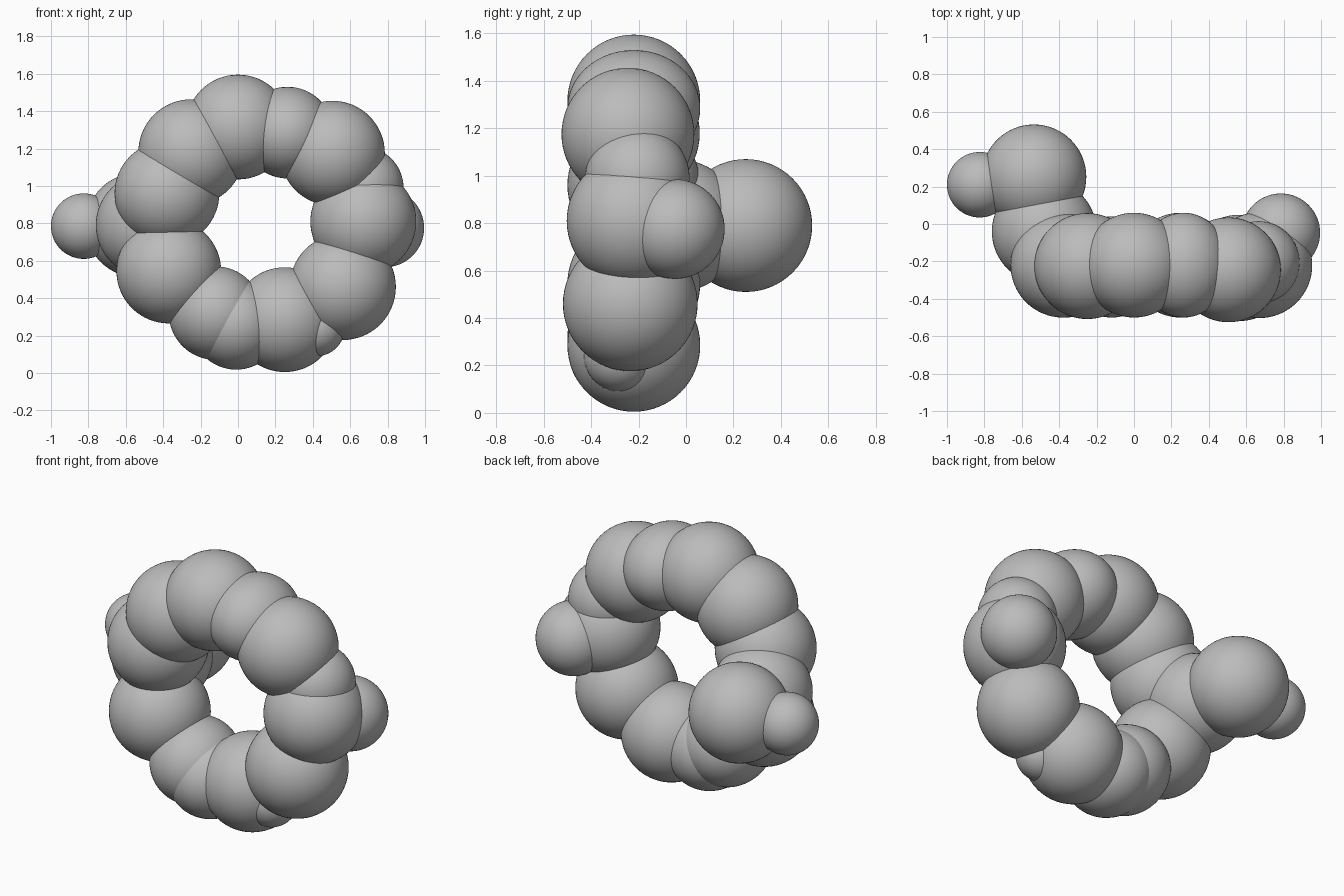
import bpy

if "Cube" in bpy.data.objects:
    bpy.data.objects.remove(bpy.data.objects["Cube"])

# One plain grey for the whole ring
grey = bpy.data.materials.new("plain_grey")
grey.diffuse_color = (0.5, 0.5, 0.5, 1)
grey.use_nodes = True
grey.node_tree.nodes["Principled BSDF"].inputs["Base Color"].default_value = grey.diffuse_color


def bead(name, centre, radius, depth=None):
    """Smooth bead; depth is its half size along y when it is not round."""
    bpy.ops.mesh.primitive_uv_sphere_add(segments=64, ring_count=32, location=centre)
    ob = bpy.context.object
    ob.name = name
    ob.scale = (radius, depth or radius, radius)
    bpy.ops.object.transform_apply(location=False, rotation=False, scale=True)
    bpy.ops.object.shade_smooth()
    ob.data.materials.append(grey)


# Ring of large beads, clockwise from the top
ring = [
    ((0.00, -0.22, 1.315), 0.28, None),
    ((0.265, -0.22, 1.285), 0.245, 0.28),
    ((0.505, -0.245, 1.175), 0.28, None),
    ((0.665, -0.205, 0.99), 0.22, None),
    ((0.67, -0.22, 0.81), 0.283, None),
    ((0.56, -0.235, 0.46), 0.284, None),
    ((0.25, -0.22, 0.285), 0.28, None),
    ((-0.01, -0.23, 0.26), 0.242, 0.265),
    ((-0.12, -0.23, 0.32), 0.25, 0.27),
    ((-0.37, -0.22, 0.545), 0.28, None),
    ((-0.38, -0.22, 0.96), 0.28, None),
    ((-0.25, -0.225, 1.18), 0.283, None),
]
for i, (centre, radius, depth) in enumerate(ring):
    bead(f"ring_bead_{i + 1}", centre, radius, depth)

# Small bump between two lower beads
bead("lower_bump", (0.42, -0.28, 0.24), 0.15)

# Branch leaving the ring backwards on the left
bead("branch_base", (-0.48, -0.04, 0.79), 0.28)
bead("branch_large_bead", (-0.535, 0.252, 0.79), 0.28)
bead("branch_tip", (-0.825, 0.21, 0.785), 0.175)

# Side bead on the right
bead("right_side_bead", (0.785, -0.047, 0.775), 0.21)
